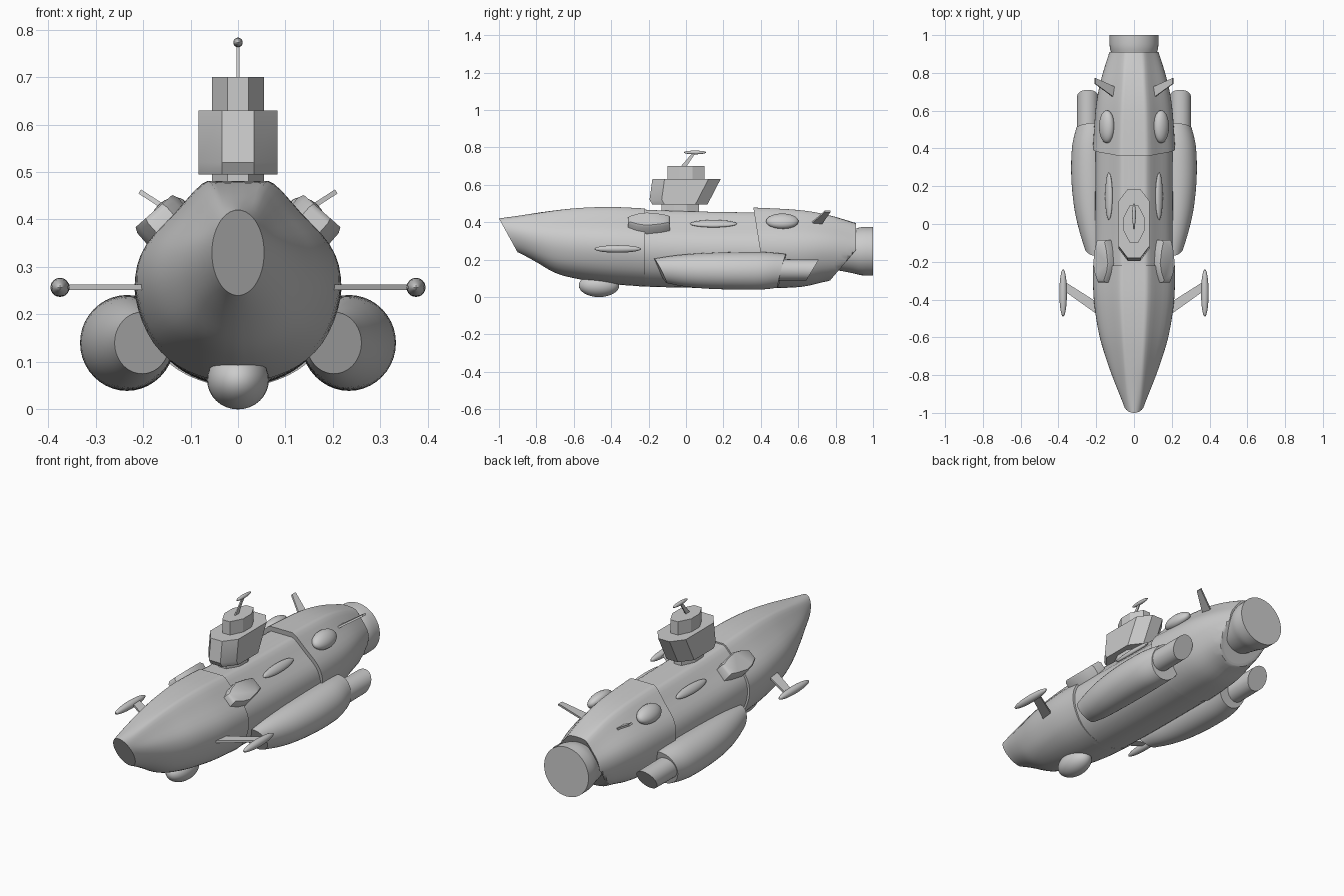
import bpy, bmesh, math
from mathutils import Vector, Matrix

cube = bpy.data.objects.get("Cube")
if cube:
    bpy.data.objects.remove(cube, do_unlink=True)

grey = bpy.data.materials.new("hull_grey")
grey.use_nodes = True
COLOUR = (0.6, 0.6, 0.6, 1)
grey.diffuse_color = COLOUR
grey.node_tree.nodes["Principled BSDF"].inputs["Base Color"].default_value = COLOUR


def finish(name, bm, angle=32):
    bmesh.ops.recalc_face_normals(bm, faces=bm.faces)
    me = bpy.data.meshes.new(name)
    bm.to_mesh(me)
    bm.free()
    me.materials.append(grey)
    me.shade_smooth()
    me.set_sharp_from_angle(angle=math.radians(angle))
    ob = bpy.data.objects.new(name, me)
    bpy.context.collection.objects.link(ob)
    return ob


def spline(points, steps):
    """Smooth curve through tuples of any length."""
    pts = [points[0]] + list(points) + [points[-1]]
    out = []
    for a, b, c, d in zip(pts, pts[1:], pts[2:], pts[3:]):
        for k in range(steps):
            t = k / steps
            out.append(tuple(
                q + 0.5 * t * (r - p + t * (2 * p - 5 * q + 4 * r - s + t * (3 * (q - r) + s - p)))
                for p, q, r, s in zip(a, b, c, d)))
    return out + [tuple(points[-1])]


def loft(name, rings, angle=32):
    """Skin closed rings of equal length and cap both ends."""
    bm = bmesh.new()
    loops = [[bm.verts.new(p) for p in ring] for ring in rings]
    n = len(loops[0])
    for a, b in zip(loops, loops[1:]):
        for i in range(n):
            j = (i + 1) % n
            bm.faces.new((a[i], a[j], b[j], b[i]))
    bm.faces.new(loops[0])
    bm.faces.new(loops[-1])
    return finish(name, bm, angle)


def ellipsoid(name, centre, radii, turn=0):
    bm = bmesh.new()
    bmesh.ops.create_uvsphere(bm, u_segments=32, v_segments=16, radius=1)
    m = Matrix.Translation(centre) @ Matrix.Rotation(turn, 4, 'Y') @ Matrix.Diagonal((*radii, 1))
    bmesh.ops.transform(bm, matrix=m, verts=bm.verts)
    return finish(name, bm)


def prism(name, levels, angle=25):
    """Stack of (z, half width, front y, back y) elongated octagons."""
    rings = []
    for z, w, f, b in levels:
        side = [(0.4 * w, f), (w, f + 0.065), (w, b - 0.065), (0.4 * w, b)]
        outline = side + [(-x, y) for x, y in reversed(side)]
        rings.append([(x, y, z) for x, y in outline])
    return loft(name, rings, angle)


def plate(name, root, tip, root_chord, tip_chord, thick):
    """Flat tapering strut with its chord along y."""
    root, tip = Vector(root), Vector(tip)
    up = (tip - root).cross(Vector((0, 1, 0))).normalized() * thick / 2
    rings = []
    for p, c in ((root, root_chord), (tip, tip_chord)):
        h = Vector((0, c / 2, 0))
        rings.append([p - h - up, p + h - up, p + h + up, p - h + up])
    return loft(name, rings)


# Hull cross-section: faceted top shoulders and a rounded belly
SECTION = spline([(0, 1), (.2, 1), (.36, .985), (.62, .84), (.9, .68), (1, .53),
                  (.97, .37), (.82, .2), (.58, .085), (.28, .02), (0, 0)], 3)


def hull(name, stations, cut_tail=False):
    """Stations are (top y, half width, top z, bottom z, slant, roundness)."""
    rings = []
    for y, w, top, bottom, slant, rnd in spline(stations, 5):
        half = []
        for i, (u, v) in enumerate(SECTION):
            a = math.pi * i / (len(SECTION) - 1)
            u += (math.sin(a) - u) * rnd
            v += (0.5 + 0.5 * math.cos(a) - v) * rnd
            z = bottom + (top - bottom) * v
            yy = y + slant * (top - z)
            if cut_tail:
                yy = min(yy, 0.78 + 0.85 * (z - 0.1))
            half.append((u * w, yy, z))
        rings.append(half + [(-x, yy, z) for x, yy, z in half[-2:0:-1]])
    return loft(name, rings)


hull("front_hull", [(-1, .055, .42, .24, .55, 1), (-.88, .1, .437, .19, .3, .4),
                    (-.74, .145, .458, .13, .12, .1), (-.58, .185, .475, .097, 0, 0),
                    (-.4, .212, .481, .07, 0, 0), (-.22, .217, .473, .056, 0, 0)])
hull("middle_hull", [(-.25, .205, .468, .057, 0, 0), (0, .205, .458, .05, 0, 0),
                     (.45, .203, .45, .047, 0, 0)])
hull("aft_hull", [(.36, .217, .478, .046, .16, 0), (.6, .202, .465, .055, .05, 0),
                  (.76, .175, .438, .085, 0, 0), (.91, .13, .395, .1, 0, .3)], True)


# Main thruster
def circle(cx, cz, rx, rz, place, n=40):
    pts = []
    for i in range(n):
        a = 2 * math.pi * i / n
        x, z = cx + rx * math.cos(a), cz + rz * math.sin(a)
        pts.append((x, place(x, z), z))
    return pts


loft("main_thruster", [circle(0, .245, r, r, lambda x, z, y=y: y) for y, r in
                       spline([(.8, .1), (.89, .117), (.93, .127), (.96, .13), (1, .13)], 3)])

# Conning tower
prism("tower_neck", [(.42, .055, -.13, .07), (.5, .055, -.13, .07)])
prism("tower_block", [(.495, .083, -.18, .115), (.52, .083, -.195, .128), (.63, .083, -.18, .185)])
prism("tower_top", [(.62, .055, -.1, .1), (.7, .055, -.1, .1)])
loft("antenna_mast", [[(sx * .003, y + sy * c, z) for sx, sy in ((-1, -1), (1, -1), (1, 1), (-1, 1))]
                      for y, z, c in ((-.015, .695, .016), (.045, .773, .008))])
ellipsoid("antenna_dish", (0, .048, .773), (.01, .06, .01))

# Belly dome
ellipsoid("belly_dome", (0, -.465, .062), (.065, .108, .062))

# Paired parts
for side, label in ((1, "left"), (-1, "right")):
    # Engine pod with slanted front and a rear nozzle
    rings = []
    for y, cx, rx, rz, slant in spline([(-.17, .202, .058, .065, .5), (-.06, .213, .077, .082, .25),
                                        (.08, .226, .091, .094, .08), (.25, .233, .099, .1, 0),
                                        (.42, .232, .096, .1, -.1), (.535, .22, .086, .09, -.25)], 4):
        rings.append(circle(side * cx, .14, rx, rz,
                            lambda x, z: y + slant * (.14 + rz - z) + .25 * slant * (abs(x) - cx)))
    loft(label + "_engine_pod", rings)
    loft(label + "_pod_nozzle", [circle(side * .245, .145, r, r, lambda x, z: y - .6 * (.2 - z))
                                 for y, r in ((.45, .058), (.71, .056))])

    # Side fin with a spindle at its tip
    plate(label + "_fin_arm", (side * .19, -.45, .257), (side * .375, -.325, .257), .065, .05, .012)
    ellipsoid(label + "_fin_spindle", (side * .375, -.365, .257), (.02, .125, .02))

    # Shoulder blisters
    ellipsoid(label + "_small_blister", (side * .133, .147, .392), (.024, .125, .014), side * .8)
    ellipsoid(label + "_large_blister", (side * .144, .515, .405), (.047, .087, .035), side * .8)

    # Angular shoulder pod on the upper slope
    along = Vector((side * .75, 0, -.66))
    out = Vector((side * .66, 0, .75))
    base = Vector((side * .166, 0, .405))
    rings = []
    for lift, scale in ((-.05, 1), (.005, 1), (.017, .9)):
        half = [(.026, -.31), (.046, -.265), (.057, -.21), (.045, -.13), (.032, -.085)]
        outline = half + [(-t, y) for t, y in reversed(half)]
        rings.append([base + along * t * scale + out * lift + Vector((0, -.2 + (y + .2) * scale, 0))
                      for t, y in outline])
    loft(label + "_shoulder_pod", rings, 50)

    # Tail fin
    plate(label + "_tail_fin", (side * .1, .695, .39), (side * .207, .758, .459), .06, .03, .01)
